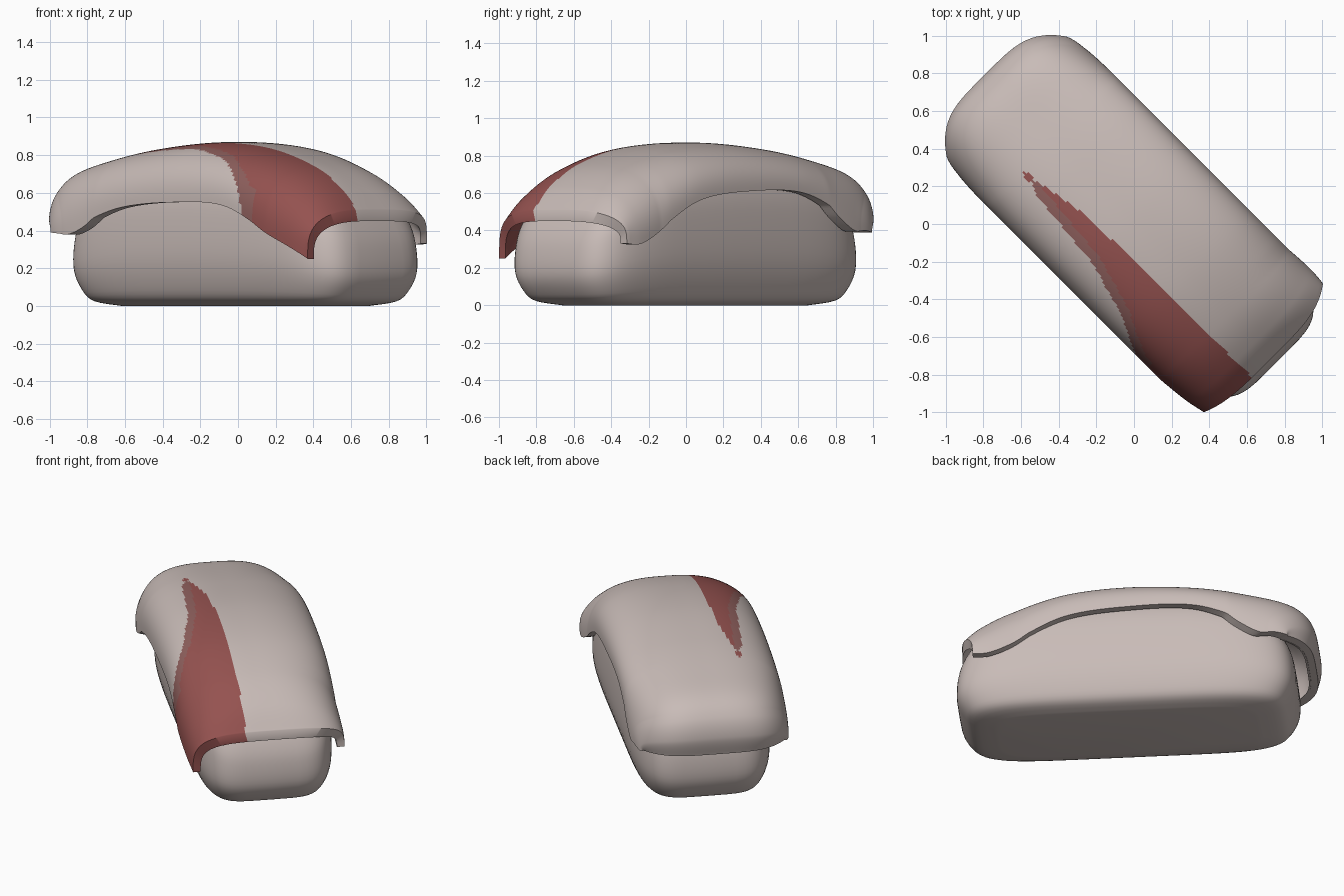
import bpy, bmesh, math

if "Cube" in bpy.data.objects:
    bpy.data.objects.remove(bpy.data.objects["Cube"])

R = math.sqrt(0.5)

def world(u, v, z):
    """u runs along the piece, v across it; the piece lies diagonally."""
    return ((u + v) * R, (v - u) * R, z)

def material(name, rgb):
    m = bpy.data.materials.new(name)
    m.diffuse_color = (*rgb, 1)
    m.use_nodes = True
    m.node_tree.nodes["Principled BSDF"].inputs["Base Color"].default_value = m.diffuse_color
    return m

cream = material("warm_cream", (0.58, 0.50, 0.475))
red = material("dark_red", (0.30, 0.085, 0.08))
dusty = material("dusty_red", (0.27, 0.115, 0.108))

def clamp(x):
    return max(0, min(1, x))

def lerp(points, x):
    """Piecewise linear lookup."""
    for (x0, y0), (x1, y1) in zip(points, points[1:]):
        if x <= x1:
            return y0 + (y1 - y0) * max(0, (x - x0) / (x1 - x0))
    return points[-1][1]

def spline(rows, steps):
    """Catmull-Rom through a list of tuples."""
    out = []
    for i in range(len(rows) - 1):
        p = [rows[max(0, min(len(rows) - 1, i + k))] for k in (-1, 0, 1, 2)]
        for s in range(steps):
            t = s / steps
            out.append([0.5 * (2*b + (c - a)*t + (2*a - 5*b + 4*c - d)*t*t
                               + (3*b - a - 3*c + d)*t**3) for a, b, c, d in zip(*p)])
    return out + [list(rows[-1])]

def finish(bm, name, mats, angle):
    bmesh.ops.recalc_face_normals(bm, faces=bm.faces[:])
    me = bpy.data.meshes.new(name)
    bm.to_mesh(me)
    bm.free()
    ob = bpy.data.objects.new(name, me)
    bpy.context.collection.objects.link(ob)
    for m in mats:
        me.materials.append(m)
    bpy.ops.object.select_all(action='DESELECT')
    ob.select_set(True)
    bpy.context.view_layer.objects.active = ob
    bpy.ops.object.shade_smooth_by_angle(angle=math.radians(angle))

# Draped topping: u, crown height, half width, left edge z, right edge z, squareness
stations = [
    (-1.10, 0.395, 0.43, 0.39, 0.39, 2.8),
    (-1.12, 0.51, 0.45, 0.39, 0.39, 2.8),
    (-1.08, 0.63, 0.47, 0.385, 0.40, 2.8),
    (-0.97, 0.72, 0.48, 0.38, 0.40, 2.8),
    (-0.75, 0.78, 0.485, 0.42, 0.47, 2.8),
    (-0.41, 0.84, 0.485, 0.52, 0.60, 2.6),
    (0.00, 0.87, 0.485, 0.55, 0.61, 2.6),
    (0.38, 0.84, 0.485, 0.53, 0.56, 2.6),
    (0.70, 0.75, 0.485, 0.39, 0.40, 2.6),
    (0.90, 0.635, 0.48, 0.31, 0.33, 2.8),
    (1.02, 0.51, 0.465, 0.25, 0.33, 3.4),
]
ACROSS = 110
rows = spline(stations, 16)
bm = bmesh.new()
local = {}

def sheet(inset, drop):
    """One skin of the topping; the inner skin is inset and lowered."""
    grid = []
    for u, crown, w, zl, zr, p in rows:
        row = []
        for j in range(ACROSS + 1):
            c = -math.cos(math.pi * j / ACROSS)
            edge = zl + (zr - zl) * (c + 1) / 2
            top = max(edge, crown - drop)
            z = edge + (top - edge) * max(0, 1 - abs(c) ** p) ** (1 / p)
            v = c * w
            bow = v ** 4 * clamp((abs(u) - 0.6) / 0.45)
            uu = u + 4 * bow if u < 0 else u - (2 if c > 0 else 1.2) * bow
            uu *= 1 - inset if u < 0 else 1
            v *= 1 - inset * 2
            v += 0.02 * clamp((u - 0.7) / 0.3)
            vert = bm.verts.new(world(uu, v, z))
            local[vert] = (uu, v)
            row.append(vert)
        grid.append(row)
    return grid

outer, inner = sheet(0, 0), sheet(0.05, 0.06)

# Red stripe widening towards the front corner, with a dusty margin
upper = [(-0.54, -0.22), (-0.5, -0.20), (-0.2, -0.145), (0.3, -0.14), (1.1, -0.13)]
lower = [(-0.54, -0.23), (-0.47, -0.26), (0.0, -0.305), (0.3, -0.39), (0.43, -0.455), (0.54, -0.5)]
for grid in (outer, inner):
    for a, b in zip(grid, grid[1:]):
        for j in range(ACROSS):
            f = bm.faces.new((a[j], b[j], b[j + 1], a[j + 1]))
            u = sum(local[x][0] for x in f.verts) / 4
            v = sum(local[x][1] for x in f.verts) / 4
            if u > -0.54 and lerp(lower, u) < v < lerp(upper, u):
                f.material_index = 2 if v < lerp(lower, u) + 0.05 and u < 0.6 else 1
            elif ((u + 0.573) / 0.035) ** 2 + ((v + 0.22) / 0.02) ** 2 < 1:
                f.material_index = 1

# Rim joining both skins
def border(g):
    return (g[0] + [r[-1] for r in g[1:]] + g[-1][-2::-1]
            + [r[0] for r in g[-2:0:-1]])

bo, bi = border(outer), border(inner)
for k in range(len(bo)):
    n = (k + 1) % len(bo)
    f = bm.faces.new((bo[k], bo[n], bi[n], bi[k]))
    u, v = local[bo[k]]
    f.material_index = 1 if u > 0.54 and v < -0.13 else 0
finish(bm, "topping_slice", [cream, red, dusty], 50)

# Rice block: stacked rounded rectangles, lower at the ends
levels = [(0, 0.24, 0.17), (0.04, 0.10, 0.075), (0.14, 0.04, 0.03), (0.32, 0, 0),
          (0.55, 0.0, 0.0), (0.75, 0.03, 0.02), (0.90, 0.11, 0.08), (1, 0.28, 0.2)]
bm = bmesh.new()
N = 72
rings = []
for t, iu, iv in spline(levels, 4):
    ring = []
    for k in range(N):
        th = 2 * math.pi * k / N
        cu, sv = math.cos(th), math.sin(th)
        u = 0.03 + (1.02 - iu) * math.copysign(abs(cu) ** 0.4, cu)
        v = 0.025 + (0.425 - iv) * math.copysign(abs(sv) ** 0.4, sv)
        top = 0.78 - 0.25 * abs(u) ** 3
        ring.append(bm.verts.new(world(u, v, max(0, t) * top)))
    rings.append(ring)
for a, b in zip(rings, rings[1:]):
    for k in range(N):
        bm.faces.new((a[k], a[(k + 1) % N], b[(k + 1) % N], b[k]))
bm.faces.new(rings[0][::-1])
bm.faces.new(rings[-1])
finish(bm, "rice_block", [cream], 50)
